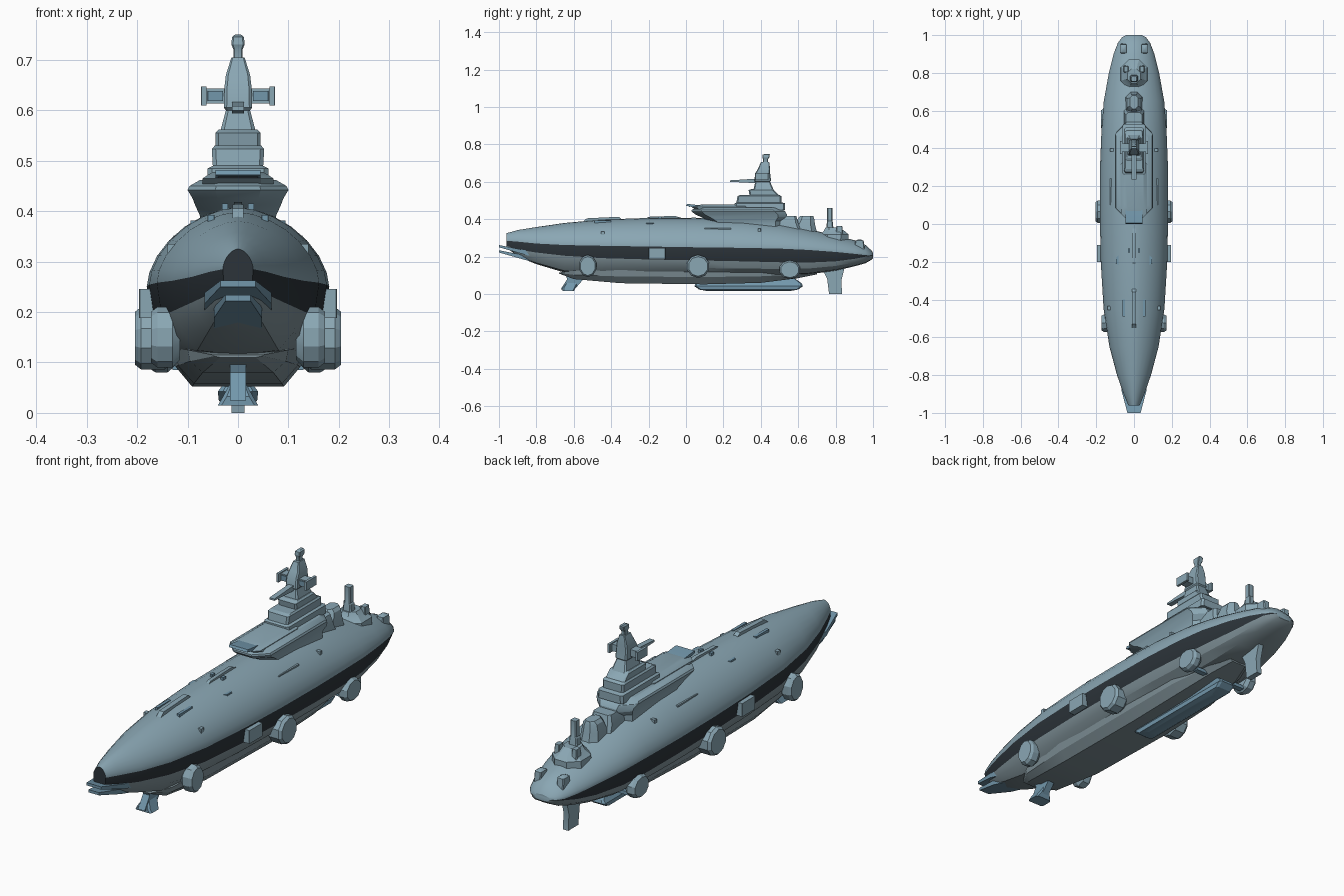
import bpy, math

def material(name, rgb):
    m = bpy.data.materials.new(name)
    m.diffuse_color = (*rgb, 1)
    return m

HULL = material("pale blue grey", (0.255, 0.385, 0.455))
DARK = material("charcoal stripe", (0.025, 0.034, 0.042))
BLUE = material("steel blue", (0.17, 0.31, 0.41))
BELLY = material("belly grey", (0.21, 0.28, 0.31))

def loft(name, rings, mats, rule=None, angle=25):
    """Skin closed rings of equal length and cap both ends."""
    n = len(rings[0])
    verts = [p for r in rings for p in r]
    faces, idx = [], []
    for i in range(len(rings) - 1):
        for j in range(n):
            k = (j + 1) % n
            faces.append((i*n + j, i*n + k, (i+1)*n + k, (i+1)*n + j))
            idx.append(rule(i, j) if rule else 0)
    last = (len(rings) - 1) * n
    faces += [tuple(reversed(range(n))), tuple(range(last, last + n))]
    idx += [rule(-1, 0) if rule else 0, 0]
    me = bpy.data.meshes.new(name)
    me.from_pydata(verts, [], faces)
    for m in mats:
        me.materials.append(m)
    for p, m in zip(me.polygons, idx):
        p.material_index = m
    ob = bpy.data.objects.new(name, me)
    bpy.context.collection.objects.link(ob)
    bpy.ops.object.select_all(action='DESELECT')
    ob.select_set(True)
    bpy.context.view_layer.objects.active = ob
    bpy.ops.object.mode_set(mode='EDIT')
    bpy.ops.mesh.select_all(action='SELECT')
    bpy.ops.mesh.normals_make_consistent(inside=False)
    bpy.ops.object.mode_set(mode='OBJECT')
    bpy.ops.object.shade_smooth_by_angle(angle=math.radians(angle))
    return ob

def tier(name, levels, mat=HULL, cx=0, cut=0.25):
    """Stack of chamfered rectangles; level = (z, half width, y0, y1)."""
    rings = []
    for z, x, a, b in levels:
        c = cut * min(x, (b - a) / 2)
        rings.append([(cx + px, py, z) for px, py in (
            (-x, a + c), (-x + c, a), (x - c, a), (x, a + c),
            (x, b - c), (x - c, b), (-x + c, b), (-x, b - c))])
    return loft(name, rings, [mat])

def box(name, x0, x1, y0, y1, z0, z1, mat=HULL):
    return tier(name, [(z0, (x1-x0)/2, y0, y1), (z1, (x1-x0)/2, y0, y1)],
                mat, (x0+x1)/2, 0.05)

def side_plate(name, pts, half, mat=HULL):
    """Profile in (y, z) given thickness across x."""
    return loft(name, [[(x, y, z) for y, z in pts] for x in (-half, half)], [mat])

# Main hull: y, half width, top, stripe top, stripe bottom, bottom
stations = [
    (-0.96, .030, .325, .285, .258, .250), (-0.90, .055, .342, .280, .238, .200),
    (-0.80, .090, .358, .270, .222, .160), (-0.65, .130, .380, .262, .205, .115),
    (-0.45, .161, .398, .258, .192, .100), (-0.20, .176, .407, .254, .185, .098),
    (0.05, .181, .408, .250, .180, .098), (0.30, .180, .400, .247, .175, .098),
    (0.50, .172, .378, .243, .170, .098), (0.65, .160, .348, .236, .168, .104),
    (0.80, .133, .313, .225, .175, .125), (0.90, .108, .288, .215, .188, .148),
    (0.96, .085, .262, .208, .200, .165), (0.99, .062, .235, .206, .203, .182),
    (1.00, .040, .220, .206, .204, .192)]
N = 7
def hull_ring(y, w, top, st, sb, bot):
    half = []
    for i in range(N + 1):
        t = math.pi / 2 * i / N
        half.append((w * math.sin(t) ** (2/1.75), st + (top - st) * max(0, math.cos(t)) ** (2/1.75)))
    half += [(w*.94, sb), (w*.85, sb*.5 + bot*.5), (w*.62, bot + (sb-bot)*.1), (0, bot)]
    return [(x, y, z) for x, z in half] + [(-x, y, z) for x, z in reversed(half[1:-1])]

def hull_colour(i, j):
    other = 2*(N+4) - N - 1
    if i < 0 or j in (N, other):
        return 1
    return 2 if N < j < other else 0
loft("hull", [hull_ring(*s) for s in stations], [HULL, DARK, BELLY], hull_colour, 30)

# Lower belly
belly = [(-.68, .05, .11, .115), (-.60, .10, .08, .125), (-.35, .125, .058, .13),
         (.10, .13, .052, .13), (.40, .125, .06, .13), (.60, .09, .085, .125), (.70, .05, .105, .12)]
loft("belly", [[(-w, y, t), (-w*.95, y, (b+t)/2), (-w*.7, y, b), (w*.7, y, b),
                (w*.95, y, (b+t)/2), (w, y, t)] for y, w, b, t in belly], [BELLY])

# Keel slab, bow fin and rudder
tier("keel_slab", [(.015, .022, .12, .55), (.024, .038, .07, .60), (.042, .04, .045, .625),
                   (.056, .03, .05, .62), (.085, .02, .07, .58)], BLUE)
side_plate("bow_fin", [(-.67, .025), (-.60, .02), (-.565, .06), (-.52, .12), (-.66, .14), (-.635, .08)], .016, BLUE)
tier("bow_fin_foot", [(.015, .04, -.66, -.60), (.032, .03, -.66, -.59), (.06, .015, -.64, -.58)], BLUE)
side_plate("rudder", [(.765, .0), (.835, .0), (.83, .07), (.85, .15), (.72, .15), (.755, .08)], .013)

# Split jaw under the bow
for name, z0, z1, w in (("upper_jaw", .238, .25, .035), ("lower_jaw", .21, .222, .025)):
    loft(name, [[(-w, -1, z1), (w, -1, z1), (w, -1, z1+.012), (-w, -1, z1+.012)],
                [(-w*1.9, -.88, z0-.022), (w*1.9, -.88, z0-.022), (w*1.9, -.88, z0), (-w*1.9, -.88, z0)],
                [(-w*1.9, -.76, z0-.055), (w*1.9, -.76, z0-.055), (w*1.9, -.76, z0-.02), (-w*1.9, -.76, z0-.02)]],
         [BLUE])

# Round side pods and square side boxes
def pod(name, side, y, z, ry, rz, x0, x1):
    rings = []
    for x, s in ((x0, .75), (x0 + .015, 1), (x1 - .012, 1), (x1, .85)):
        rings.append([(side*x, y + ry*s*math.cos(a), z + rz*s*math.sin(a))
                      for a in [2*math.pi*(k + .5)/10 for k in range(10)]])
    loft(name, rings, [HULL])
for side, tag in ((1, "right"), (-1, "left")):
    pod(tag + "_front_pod", side, -.525, .15, .048, .06, .115, .172)
    pod(tag + "_middle_pod", side, .065, .148, .062, .062, .13, .204)
    pod(tag + "_rear_pod", side, .555, .130, .058, .05, .125, .175)
    box(tag + "_side_box", *sorted((side*.14, side*.196)), -.20, -.11, .188, .246)
    # Deck fittings
    box(tag + "_deck_slot", *sorted((side*.047, side*.06)), -.49, -.40, .36, .392, BLUE)
    tier(tag + "_deck_hatch", [(.34, .025, -.225, -.16), (.381, .022, -.22, -.165)], BLUE, side*.072, .6)
    box(tag + "_small_post", *sorted((side*.125, side*.14)), -.455, -.435, .30, .335)
    box(tag + "_rail", *sorted((side*.118, side*.128)), .10, .24, .33, .352)
    tier(tag + "_stern_bollard", [(.24, .016, .90, .955), (.285, .016, .905, .95), (.292, .006, .92, .935)], HULL, side*.055)
    box(tag + "_deck_stud", *sorted((side*.02, side*.032)), -.15, -.13, .39, .415, BLUE)
box("rear_cross_beam", -.13, .13, .55, .575, .085, .10, BLUE)

# Spine ridge on the fore deck
side_plate("spine_ridge", [(-.56, .38), (-.53, .405), (-.36, .413), (-.33, .39)], .011)
side_plate("spine_ridge_rear", [(-.24, .39), (-.2, .413), (-.06, .418), (0.0, .40)], .008)

# Superstructure: flared lens-shaped base, forward lip, stacked decks
tier("flared_base", [(.36, .075, .16, .52), (.39, .075, .12, .52), (.412, .085, .08, .54),
                     (.425, .09, .05, .54), (.442, .1, .03, .53), (.450, .096, .03, .52), (.462, .075, .06, .50)], cut=.55)
tier("forward_deck", [(.445, .07, .06, .34), (.465, .07, .03, .34), (.478, .05, .08, .33)], cut=.35)
side_plate("forward_lip", [(0, .472), (.005, .482), (.12, .47), (.2, .45), (.1, .452)], .045, BLUE)
tier("bridge_lower", [(.45, .062, .26, .53), (.485, .06, .26, .53), (.49, .05, .27, .51),
                      (.523, .052, .275, .51), (.53, .046, .29, .50)], cut=.15)
tier("bridge_upper", [(.525, .045, .34, .50), (.555, .045, .335, .47), (.562, .038, .35, .46)], cut=.15)
tier("tower", [(.555, .036, .36, .47), (.60, .024, .37, .45), (.605, .028, .365, .455),
               (.645, .027, .37, .45), (.67, .024, .385, .45), (.705, .013, .40, .445)], cut=.2)
tier("tower_cap", [(.70, .009, .412, .438), (.72, .009, .412, .438), (.73, .013, .408, .445),
                   (.745, .012, .41, .448), (.75, .006, .425, .445)])
box("tower_cross_arm", -.07, .07, .385, .425, .613, .643)
for s, tag in ((1, "right"), (-1, "left")):
    box(tag + "_arm_tip", *sorted((s*.062, s*.073)), .37, .44, .609, .647)
    box(tag + "_arm_window", *sorted((s*.03, s*.06)), .382, .386, .618, .638, BLUE)
    box(tag + "_bridge_wing", *sorted((s*.09, s*.128)), .385, .40, .335, .35)
side_plate("forward_boom", [(.235, .60), (.235, .608), (.30, .612), (.39, .618), (.39, .592), (.30, .597)], .012)
box("bridge_window", -.04, .04, .017, .022, .466, .472, DARK)

# Funnel housing behind the bridge, narrowing to the stern
tier("funnel_ramp", [(.33, .055, .44, .62), (.38, .052, .46, .60), (.418, .042, .48, .59)])
tier("funnel_housing", [(.33, .045, .57, .70), (.37, .04, .58, .69), (.405, .033, .60, .685), (.418, .022, .61, .68)], cut=.6)

# Aft turret with mast
tier("aft_turret", [(.28, .072, .715, .87), (.318, .07, .715, .87), (.335, .05, .735, .85), (.355, .035, .745, .82)], cut=.6)
tier("aft_mast", [(.33, .022, .75, .79), (.385, .018, .753, .785), (.39, .014, .755, .783), (.46, .014, .755, .783)], cut=.3)
for s, tag in ((1, "right"), (-1, "left")):
    tier(tag + "_turret_post", [(.30, .014, .80, .84), (.365, .011, .805, .835)], HULL, s*.042)
